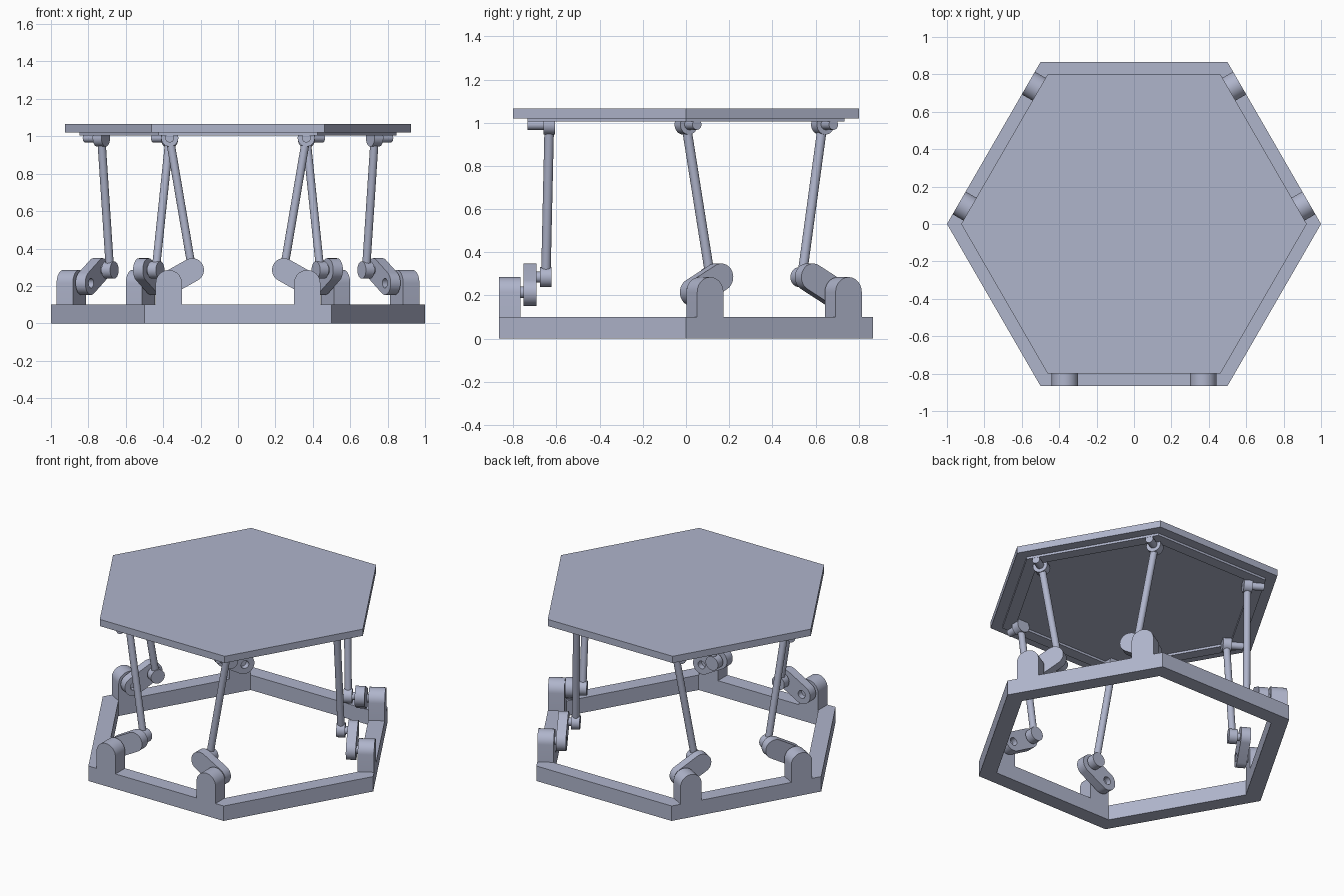
import bpy, bmesh, math
from mathutils import Matrix, Vector

cube = bpy.data.objects.get("Cube")
if cube:
    bpy.data.objects.remove(cube)

steel = bpy.data.materials.new("blue grey metal")
steel.use_nodes = True
colour = (0.43, 0.46, 0.60, 1)
steel.diffuse_color = colour
steel.node_tree.nodes["Principled BSDF"].inputs["Base Color"].default_value = colour

parts = []


def add_object(name, bm, turn=0.0):
    bmesh.ops.recalc_face_normals(bm, faces=bm.faces[:])
    mesh = bpy.data.meshes.new(name)
    bm.to_mesh(mesh)
    bm.free()
    mesh.materials.append(steel)
    obj = bpy.data.objects.new(name, mesh)
    obj.rotation_euler.z = turn
    bpy.context.collection.objects.link(obj)
    parts.append(obj)


def prism(name, loops, d0, d1, axis="y", turn=0.0):
    """Extrude an outline, with optional holes, from d0 to d1 along an axis."""
    bm = bmesh.new()
    caps = ([], [])
    for loop in loops:
        rings = [[bm.verts.new((u, d, v) if axis == "y" else (u, v, d))
                  for u, v in loop] for d in (d0, d1)]
        n = len(loop)
        for i in range(n):
            j = (i + 1) % n
            bm.faces.new((rings[0][i], rings[0][j], rings[1][j], rings[1][i]))
            for cap, ring in zip(caps, rings):
                cap.append(bm.edges.get((ring[i], ring[j])))
    normal = (0, 1, 0) if axis == "y" else (0, 0, 1)
    for cap in caps:
        bmesh.ops.triangle_fill(bm, edges=cap, use_beauty=True, normal=normal)
    add_object(name, bm, turn)


def rod(name, a, b, radius, turn=0.0):
    """Round bar between two points."""
    a, b = Vector(a), Vector(b)
    axis = b - a
    place = Matrix.Translation((a + b) / 2) @ axis.to_track_quat("Z", "Y").to_matrix().to_4x4()
    bm = bmesh.new()
    bmesh.ops.create_cone(bm, cap_ends=True, segments=32, radius1=radius,
                          radius2=radius, depth=axis.length, matrix=place)
    add_object(name, bm, turn)


def arc(cx, cz, r, start, end, n):
    return [(cx + r * math.cos(start + (end - start) * i / n),
             cz + r * math.sin(start + (end - start) * i / n)) for i in range(n + 1)]


def hexagon(apothem):
    return arc(0, 0, apothem / math.cos(math.pi / 6), 0, math.tau, 6)[:-1]


# Base frame, table top and the thin rim beneath it
prism("base_frame", [hexagon(0.866), hexagon(0.766)], 0, 0.10, "z")
prism("table_top", [hexagon(0.80)], 1.02, 1.065, "z")
prism("underside_rim", [hexagon(0.735), hexagon(0.66)], 1.005, 1.02, "z")

# Three sides, each with a mirrored pair of crank-driven legs
for k, side in enumerate(("front", "back_left", "back_right")):
    turn = k * math.tau / 3
    for s, end in ((1, "first"), (-1, "second")):
        tag = f"{side}_{end}"
        px, pz = s * 0.37, 0.215          # crank pivot
        ex, ez = s * 0.245, 0.285         # crank tip
        tx, tz = s * 0.365, 0.991         # upper joint

        # Round-topped bearing post and motor shaft
        post = [(px + 0.07, 0.10)] + arc(px, pz, 0.07, 0, math.pi, 20) + [(px - 0.07, 0.10)]
        prism(f"bearing_post_{tag}", [post], -0.866, -0.766, turn=turn)
        rod(f"crank_shaft_{tag}", (px, -0.77, pz), (px, -0.73, pz), 0.026, turn)

        # Crank arm with a bored pivot end
        a = math.atan2(ez - pz, ex - px)
        h = math.pi / 2
        outline = arc(ex, ez, 0.063, a - h, a + h, 20) + arc(px, pz, 0.063, a + h, a + 3 * h, 20)
        bore = arc(px, pz, 0.026, 0, math.tau, 24)[:-1]
        prism(f"crank_arm_{tag}", [outline, bore], -0.753, -0.693, turn=turn)

        # Lower joint, link rod and upper joint
        rod(f"lower_pin_{tag}", (ex, -0.70, ez), (ex, -0.65, ez), 0.025, turn)
        rod(f"lower_joint_{tag}", (ex, -0.675, ez), (ex, -0.622, ez), 0.046, turn)
        rod(f"link_rod_{tag}", (ex, -0.649, ez), (tx, -0.633, tz), 0.022, turn)
        rod(f"upper_joint_{tag}", (tx, -0.66, tz), (tx, -0.606, tz), 0.046, turn)
        rod(f"upper_pin_{tag}", (tx, -0.734, tz), (tx, -0.64, tz), 0.024, turn)

# Smooth the round surfaces, keep the edges sharp
bpy.ops.object.select_all(action="DESELECT")
for obj in parts:
    obj.select_set(True)
bpy.context.view_layer.objects.active = parts[0]
bpy.ops.object.shade_smooth_by_angle(angle=math.radians(30))
